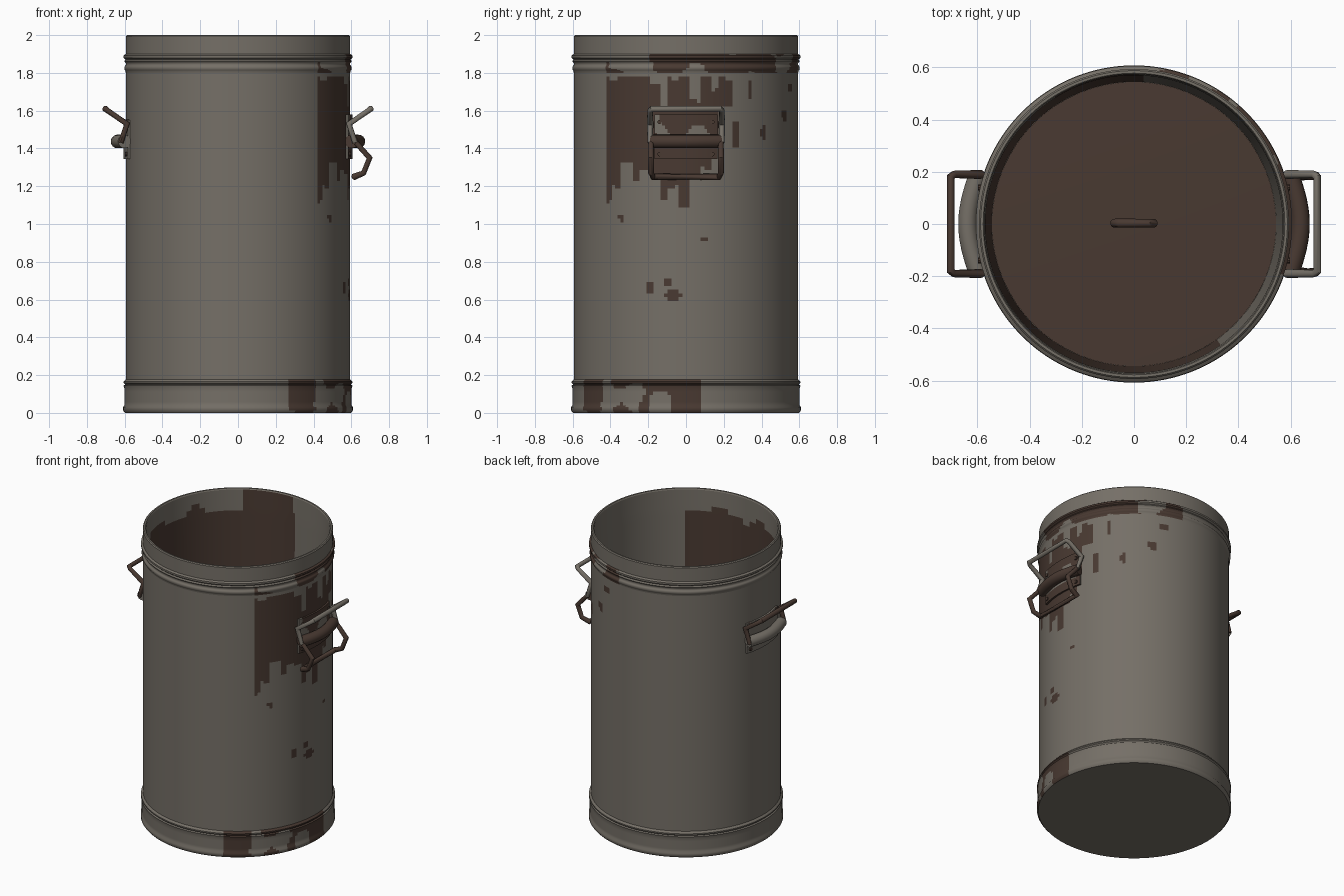
import bpy, bmesh, math
from mathutils import Vector, noise

if "Cube" in bpy.data.objects:
    bpy.data.objects.remove(bpy.data.objects["Cube"])


def material(name, rgb):
    m = bpy.data.materials.new(name)
    m.diffuse_color = (*rgb, 1)
    m.use_nodes = True
    m.node_tree.nodes["Principled BSDF"].inputs["Base Color"].default_value = m.diffuse_color
    return m


GREY = material("worn grey steel", (0.178, 0.160, 0.135))
RUST = material("dark brown rust", (0.066, 0.041, 0.031))


def finish(bm, name, mats):
    me = bpy.data.meshes.new(name)
    bm.to_mesh(me)
    bm.free()
    for m in mats:
        me.materials.append(m)
    ob = bpy.data.objects.new(name, me)
    bpy.context.collection.objects.link(ob)
    bpy.ops.object.select_all(action='DESELECT')
    ob.select_set(True)
    bpy.context.view_layer.objects.active = ob
    bpy.ops.object.shade_smooth_by_angle(angle=math.radians(40))
    return ob


def lathe(name, profile, rule=None, step=9, segs=192, a0=0.0, a1=2 * math.pi, mats=(GREY, RUST)):
    """Spin an (r, z) profile round z; rule(point) picks the rusty faces."""
    pts = [profile[0]]
    for p, q in zip(profile, profile[1:]):
        n = max(1, math.ceil(math.dist(p, q) / step))
        pts += [(p[0] + (q[0] - p[0]) * k / n, p[1] + (q[1] - p[1]) * k / n) for k in range(1, n + 1)]
    bm = bmesh.new()
    cols = []
    for i in range(segs + 1):
        a = a0 + (a1 - a0) * i / segs
        cols.append([bm.verts.new((r * math.cos(a), r * math.sin(a), z)) for r, z in pts])
    for c, d in zip(cols, cols[1:]):
        for j in range(len(pts) - 1):
            f = bm.faces.new((c[j], d[j], d[j + 1], c[j + 1]))
            if rule and rule(f.calc_center_median()):
                f.material_index = 1
    if a1 - a0 < 6:  # cap the ends of a partial spin
        bm.faces.new(cols[0][:-1])
        bm.faces.new(cols[-1][-2::-1])
    bmesh.ops.remove_doubles(bm, verts=bm.verts, dist=1e-5)
    return finish(bm, name, mats)


def tube(name, path, radius, mat, sides=10):
    """Round bar following a path, with mitred corners and capped ends."""
    path = [Vector(p) for p in path]
    bm = bmesh.new()
    rings = []
    for i, p in enumerate(path):
        t0 = (p - path[max(i - 1, 0)]).normalized()
        t1 = (path[min(i + 1, len(path) - 1)] - p).normalized()
        t = (t0 + t1).normalized()
        scale = 1 / max(0.5, t.dot(t1 if t1.length else t0))
        if i == 0:
            u = t.orthogonal().normalized()
        else:
            u = (u - t * u.dot(t)).normalized()
        v = t.cross(u)
        k = radius * min(scale, 1.25)
        rings.append([bm.verts.new(p + k * (u * math.cos(a) + v * math.sin(a)))
                      for a in (2 * math.pi * j / sides for j in range(sides))])
    for a, b in zip(rings, rings[1:]):
        for j in range(sides):
            k = (j + 1) % sides
            bm.faces.new((a[j], a[k], b[k], b[j]))
    bm.faces.new(rings[0][::-1])
    bm.faces.new(rings[-1])
    return finish(bm, name, [mat])


def blotch(p, freq, seed):
    return noise.noise(Vector((p.x * freq, p.y * freq, p.z * freq * 0.7 + seed)))


# Rust on the +x side: dripping strips (y0, y1, z0, z1) and round spots (y, z, half width, half height)
DRIPS = [(-.42, -.39, 1.12, 1.78), (-.39, -.34, 1.21, 1.78), (-.34, -.28, 1.31, 1.78),
         (-.28, -.24, 1.22, 1.78), (-.24, -.19, 1.30, 1.78), (-.19, -.13, 1.26, 1.74),
         (-.13, -.09, 1.12, 1.64), (-.09, -.03, 1.20, 1.76), (-.03, .02, 1.07, 1.78),
         (.02, .08, 1.24, 1.66), (.08, .13, 1.30, 1.78), (.13, .18, 1.42, 1.70),
         (.18, .25, 1.62, 1.78), (.25, .28, 1.40, 1.54)]
SPOTS = [(-.19, .66, .025, .04), (-.09, .69, .02, .025), (-.065, .62, .04, .03), (-.34, 1.03, .015, .02),
         (.09, .92, .016, .014), (.41, 1.48, .013, .04), (.52, 1.58, .016, .03), (.34, 1.70, .015, .05),
         (.55, 1.72, .012, .03)]


def body_rust(p):
    if p.x < 0.05:
        return False
    n = 0.03 * blotch(p, 14, 3)
    return (any(a <= p.y < b and c + n < p.z < d + n for a, b, c, d in DRIPS)
            or any(((p.y - y) / w) ** 2 + ((p.z - z) / h) ** 2 < 1 + 10 * n for y, z, w, h in SPOTS))


def base_rust(p):
    return p.x > 0.27 and p.y < 0.07 and p.z > 0.003 and blotch(p, 9, 1) > -0.12


def rim_rust(p):
    return p.x > 0.1 and p.y > -0.42 and blotch(p, 8, 5) > -0.02


def lining_rust(p):
    az = math.degrees(math.atan2(p.y, p.x)) % 360
    top = 1.98 if 88 < az < 122 else 1.86 + 0.08 * blotch(p, 6, 2)
    return 86 < az < 306 and p.z < top


# Can shell, bottom to top, then down the inside
lathe("base_band", [(0, 0), (.598, 0), (.608, .012), (.608, .03), (.602, .04), (.602, .13), (.606, .145),
                    (.597, .15), (.606, .158), (.606, .166), (.594, .178)], base_rust, 0.02)
lathe("body", [(.594, .178), (.594, 1.80)], body_rust, 0.02)
lathe("rim_ridges", [(.594, 1.80), (.596, 1.81), (.602, 1.82), (.602, 1.832), (.594, 1.842), (.594, 1.852),
                     (.602, 1.862), (.596, 1.872), (.606, 1.88), (.606, 1.892), (.594, 1.90)], rim_rust, 0.01)
lathe("top_collar", [(.594, 1.90), (.594, 1.994), (.588, 2.0), (.578, 2.0), (.574, 1.992)])
lathe("inner_wall", [(.574, 1.992), (.57, 1.85), (.545, .06)], lining_rust, 0.04)
lathe("floor_inside", [(.545, .06), (0, .075)], mats=(RUST,), segs=64)

# Small pull loop in the middle of the floor
tube("floor_loop", [(-.075, .003, .06), (-.075, .003, .11), (-.055, .003, .13), (.055, .003, .13),
                    (.075, .003, .11), (.075, .003, .06)], .016, RUST)


# Side handles: bracket plate, bowed grip and wire bail on each side
def bail(name, half, mat):
    path = half + [(x, -y, z) for x, y, z in reversed(half)]
    return tube(name, path, .014, mat)


def plate_rust(p):
    return p.x > 0 and (p.z < 1.40 or blotch(p, 7, 8) > 0.0)


for side, s, grip_mat, bail_mat in (("right", 1, RUST, GREY), ("left", -1, GREY, RUST)):
    mid = 0 if s > 0 else math.pi
    z0, z1 = 1.345, (1.58 if s > 0 else 1.55)
    lathe(side + "_handle_plate", [(.585, z0), (.606, z0), (.606, z1), (.585, z1), (.585, z0)], plate_rust,
          0.02, 24, mid - .28, mid + .28)
    arc = [(-1 + k / 6) for k in range(13)]
    tube(side + "_grip", [(s * (.598 + .04 * math.cos(t * 1.5)), .18 * t, 1.437) for t in arc],
         .036, grip_mat, 14)
    bail(side + "_upper_bail", [(s * .62, -.19, 1.43), (s * .588, -.19, 1.53), (s * .69, -.19, 1.60),
                                (s * .703, -.18, 1.61)], bail_mat)
    # Bolts holding the plate
    for y in (-.14, .14):
        for z in (1.37, 1.54):
            tube(side + "_bolt", [(s * .57, y, z), (s * .598, y, z)], .012, RUST, 8)

# Lower hanging bail, right side only
bail("right_lower_bail", [(.625, -.185, 1.43), (.697, -.185, 1.35), (.665, -.185, 1.27), (.615, -.175, 1.25)], RUST)
